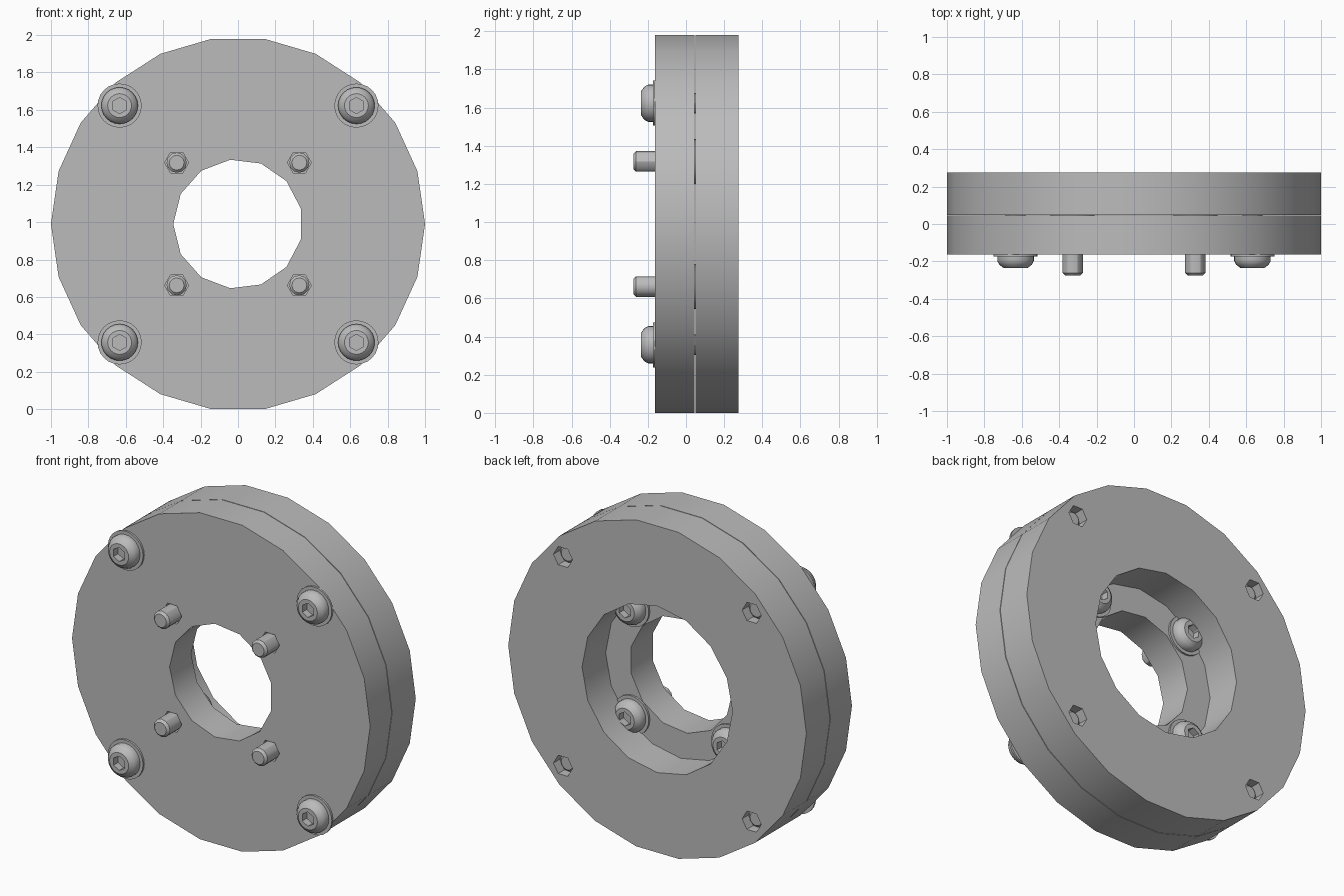
import bpy, bmesh, math

if "Cube" in bpy.data.objects:
    bpy.data.objects.remove(bpy.data.objects["Cube"], do_unlink=True)

CZ = 0.99                        # height of the disc axis
FRONT, SEAM, BACK = -0.162, 0.047, 0.275
GAP = 0.002

grey = bpy.data.materials.new("grey metal")
grey.use_nodes = True
colour = (0.5, 0.5, 0.5, 1)
grey.diffuse_color = colour
grey.node_tree.nodes["Principled BSDF"].inputs["Base Color"].default_value = colour


def lathe(name, profile, sides, x=0, z=0, phase=0):
    """Closed solid around the y axis from (radius, y) points."""
    bm = bmesh.new()
    rings = []
    for r, y in profile:
        angles = [phase + math.tau * i / sides for i in range(sides)]
        rings.append([bm.verts.new((x + r * math.cos(a), y, CZ + z + r * math.sin(a)))
                      for a in angles])
    for a, b in zip(rings, rings[1:]):
        for i in range(sides):
            j = (i + 1) % sides
            bm.faces.new((a[i], a[j], b[j], b[i]))
    bm.faces.new(rings[0])
    bm.faces.new(rings[-1])
    bmesh.ops.recalc_face_normals(bm, faces=bm.faces)
    mesh = bpy.data.meshes.new(name)
    bm.to_mesh(mesh)
    bm.free()
    mesh.materials.append(grey)
    obj = bpy.data.objects.new(name, mesh)
    bpy.context.collection.objects.link(obj)
    return obj


def cut(obj, cutters):
    """Subtract the cutters, then remove them."""
    for c in cutters:
        mod = obj.modifiers.new("cut", "BOOLEAN")
        mod.operation = "DIFFERENCE"
        mod.solver = "EXACT"
        mod.object = c
    bpy.context.view_layer.update()
    graph = bpy.context.evaluated_depsgraph_get()
    mesh = bpy.data.meshes.new_from_object(obj.evaluated_get(graph))
    obj.modifiers.clear()
    obj.data = mesh
    for c in cutters:
        bpy.data.objects.remove(c, do_unlink=True)


def smooth(obj):
    for p in obj.data.polygons:
        p.use_smooth = True
    obj.data.set_sharp_from_angle(angle=math.radians(30))


def corners(d):
    return [(sx * d, sz * d) for sx in (-1, 1) for sz in (-1, 1)]


def plate(name, y0, y1, hole, hole_sides, pocket_at, pocket_y):
    """Disc with a centre hole and four hexagonal nut pockets."""
    disc = lathe(name, [(1, y0), (1, y1)], 22)
    cutters = [lathe("hole_cutter", [(hole, y0 - 0.1), (hole, y1 + 0.1)],
                     hole_sides, phase=math.pi)]
    for x, z in corners(pocket_at):
        cutters.append(lathe("pocket_cutter", [(0.064, pocket_y[0]), (0.064, pocket_y[1])],
                             6, x, z))
    cut(disc, cutters)
    smooth(disc)


def bolt(name, x, z, seat, tip):
    """Button head bolt with washer; the head points away from the tip."""
    s = 1 if seat > tip else -1
    washer = lathe(name + "_washer", [(0.118, seat), (0.118, seat + s * 0.012)], 24, x, z)
    smooth(washer)
    head = lathe(name + "_head",
                 [(r, seat + s * h) for r, h in
                  ((0.098, 0.012), (0.098, 0.035), (0.087, 0.056), (0.064, 0.073))],
                 24, x, z)
    cut(head, [lathe("socket_cutter", [(0.043, seat + s * 0.03), (0.043, seat + s * 0.1)],
                     6, x, z, math.pi / 6)])
    smooth(head)
    shaft = lathe(name + "_shaft",
                  [(0.04, tip), (0.054, tip + s * 0.014), (0.054, seat + s * 0.02)],
                  12, x, z)
    smooth(shaft)


# Two stacked discs
plate("front_plate", FRONT, SEAM - GAP, 0.346, 13, 0.328, (FRONT - 0.1, FRONT + 0.04))
plate("back_plate", SEAM + GAP, BACK, 0.505, 16, 0.633, (BACK - 0.06, BACK + 0.1))

# Outer bolts enter from the front, inner bolts from the back
for n, (x, z) in enumerate(corners(0.633), 1):
    bolt(f"outer_bolt_{n}", x, z, FRONT, 0.235)
for n, (x, z) in enumerate(corners(0.328), 1):
    bolt(f"inner_bolt_{n}", x, z, SEAM - GAP, -0.275)
